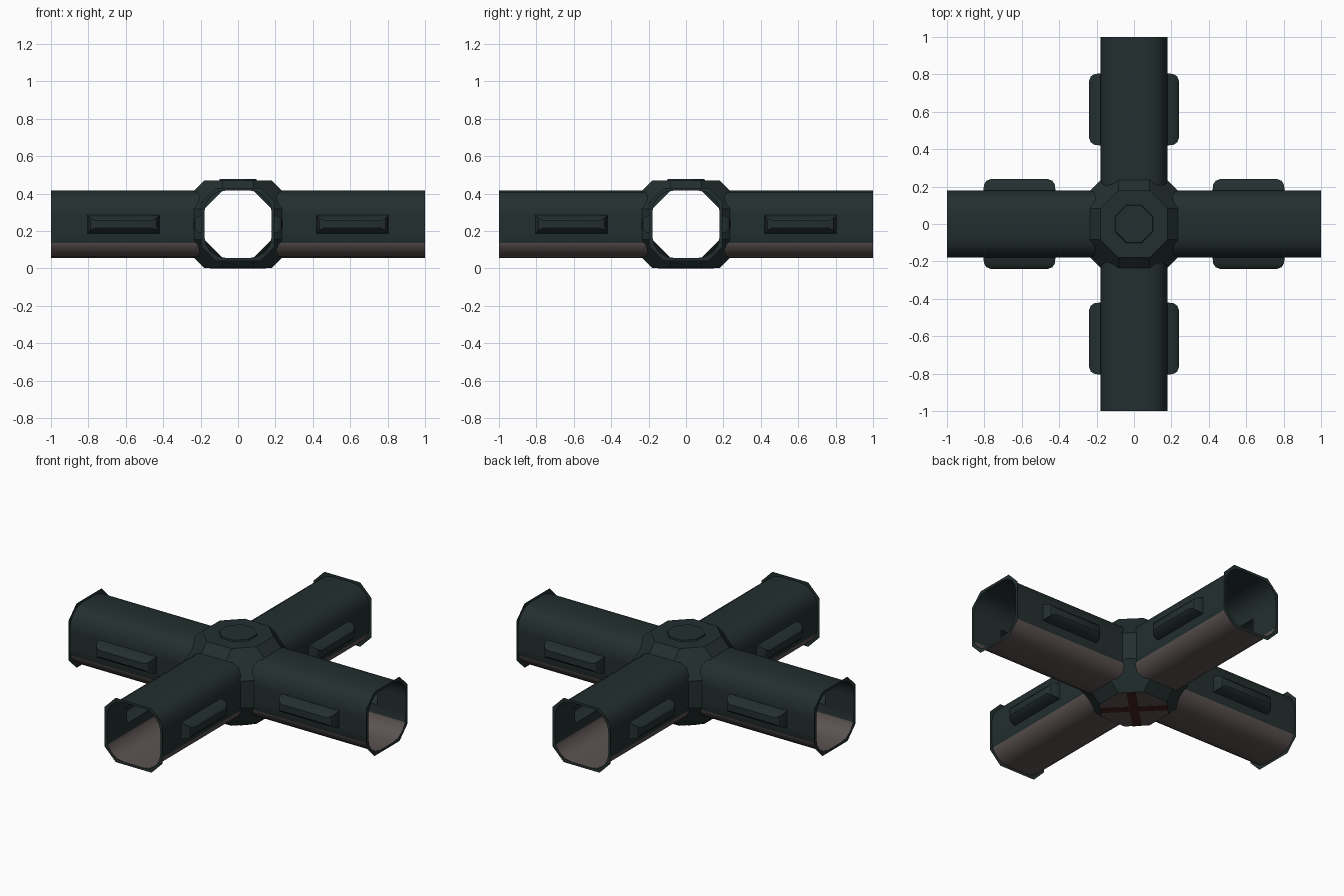
import bpy, bmesh, math
from itertools import permutations, product
from mathutils import Matrix, Vector

if "Cube" in bpy.data.objects:
    bpy.data.objects.remove(bpy.data.objects["Cube"])

ZC = 0.236          # height of the tube axis


def material(name, rgb):
    m = bpy.data.materials.new(name)
    m.diffuse_color = (*rgb, 1)
    m.use_nodes = True
    m.node_tree.nodes["Principled BSDF"].inputs["Base Color"].default_value = m.diffuse_color
    return m


TEAL = material("dark_teal_hull", (0.017, 0.028, 0.028))
BROWN = material("grey_brown_floor", (0.105, 0.086, 0.082))
RED = material("dark_red_marking", (0.06, 0.014, 0.013))


def finish(name, bm, mats, smooth=False):
    me = bpy.data.meshes.new(name)
    bm.to_mesh(me)
    bm.free()
    ob = bpy.data.objects.new(name, me)
    bpy.context.collection.objects.link(ob)
    for m in mats:
        me.materials.append(m)
    if smooth:
        bpy.ops.object.select_all(action='DESELECT')
        ob.select_set(True)
        bpy.context.view_layer.objects.active = ob
        bpy.ops.object.shade_smooth_by_angle(angle=math.radians(28))
    return ob


def skin(bm, rings):
    """Join successive vertex rings with quads."""
    for a, b in zip(rings, rings[1:]):
        n = len(a)
        for i in range(n):
            bm.faces.new((a[i], a[(i + 1) % n], b[(i + 1) % n], b[i]))


def cut(bm, co, no):
    bmesh.ops.bisect_plane(bm, geom=bm.verts[:] + bm.edges[:] + bm.faces[:],
                           plane_co=co, plane_no=no, dist=1e-5)


def tube_profile(half=0.18, r=0.115, steps=4):
    pts = []
    for q in range(4):
        c = Vector((half - r, half - r))
        for i in range(steps + 1):
            a = math.pi / 2 * i / steps
            p = c + Vector((math.cos(a), math.sin(a))) * r
            p.rotate(Matrix.Rotation(q * math.pi / 2, 2))
            pts.append(p)
    return pts


# One hollow arm along +x, then turned into four
def make_arm(name, turn):
    bm = bmesh.new()
    prof = tube_profile()
    skin(bm, [[bm.verts.new((x, p.x, p.y)) for p in prof] for x in (0.19, 1.0)])
    # window openings in both side walls and the floor colour line
    x0, x1, h = 0.42, 0.805, 0.05
    for x in (x0, x1):
        cut(bm, (x, 0, 0), (1, 0, 0))
    for z in (-h, h, -0.101):
        cut(bm, (0, 0, z), (0, 0, 1))
    gone = []
    for f in bm.faces:
        c = f.calc_center_median()
        if abs(c.y) > 0.175 and abs(c.z) < h and x0 < c.x < x1:
            gone.append(f)
    bmesh.ops.delete(bm, geom=gone, context='FACES')
    bmesh.ops.recalc_face_normals(bm, faces=bm.faces[:])
    # bulging side pods
    for s in (1, -1):
        rings = []
        for d, ix, iz in ((0.18, 0, 0), (0.21, 0.003, 0.006),
                          (0.231, 0.016, 0.018), (0.24, 0.04, 0.03)):
            rings.append([bm.verts.new((x, s * d, z)) for x, z in (
                (x0 + ix, iz - h), (x1 - ix, iz - h),
                (x1 - ix, h - iz), (x0 + ix, h - iz))])
        skin(bm, rings)
        bm.faces.new(rings[-1])
    bmesh.ops.remove_doubles(bm, verts=bm.verts[:], dist=1e-4)
    bmesh.ops.recalc_face_normals(bm, faces=bm.faces[:])
    for f in bm.faces:
        f.material_index = int(f.calc_center_median().z < -0.1)
    bmesh.ops.transform(bm, verts=bm.verts[:],
                        matrix=Matrix.Translation((0, 0, ZC)) @ Matrix.Rotation(turn, 4, 'Z'))
    finish(name, bm, [TEAL, BROWN], smooth=True)


# Flat octagonal flange with the tube opening in it
def make_flange(name, turn):
    bm = bmesh.new()
    a, b = 0.195, 0.12
    octo = [Vector(p) for p in ((a, -b), (a, b), (b, a), (-b, a),
                                (-a, b), (-a, -b), (-b, -a), (b, -a))]
    edges = []
    for loop in (octo, tube_profile()):
        vs = [bm.verts.new((1.0, p.x, p.y)) for p in loop]
        edges += [bm.edges.new((vs[i - 1], vs[i])) for i in range(len(vs))]
    bmesh.ops.triangle_fill(bm, edges=edges, use_beauty=True, normal=(1, 0, 0))
    for f in bm.faces:
        f.normal_update()
        if f.normal.x < 0:
            f.normal_flip()
    bmesh.ops.transform(bm, verts=bm.verts[:],
                        matrix=Matrix.Translation((0, 0, ZC)) @ Matrix.Rotation(turn, 4, 'Z'))
    finish(name, bm, [TEAL])


for i, side in enumerate(("right", "back", "left", "front")):
    make_arm("tube_" + side, i * math.pi / 2)
    make_flange("flange_" + side, i * math.pi / 2)

# Central hub: faceted shell with four open sides and a brown underside
bm = bmesh.new()
for p in permutations((0.082, 0.18, 0.234)):
    for s in product((1, -1), repeat=3):
        bm.verts.new([u * v for u, v in zip(p, s)])
bmesh.ops.convex_hull(bm, input=bm.verts[:])
bmesh.ops.dissolve_limit(bm, angle_limit=0.02, verts=bm.verts[:], edges=bm.edges[:])
bmesh.ops.recalc_face_normals(bm, faces=bm.faces[:])
bmesh.ops.delete(bm, geom=[f for f in bm.faces if max(abs(f.normal.x), abs(f.normal.y)) > 0.98],
                 context='FACES')
for f in bm.faces:
    f.material_index = int(f.normal.z < -0.95)
bmesh.ops.translate(bm, verts=bm.verts[:], vec=(0, 0, ZC))
finish("hub", bm, [TEAL, BROWN])

# Octagonal hatch on top of the hub
bm = bmesh.new()
k = 1 / math.cos(math.pi / 8)
bmesh.ops.create_cone(bm, cap_ends=True, segments=8, radius1=0.102 * k, radius2=0.098 * k, depth=0.012,
                      matrix=Matrix.Translation((0, 0, 0.472)) @ Matrix.Rotation(math.pi / 8, 4, 'Z'))
finish("top_hatch", bm, [TEAL])

# Painted diagonal cross under the hub
for i in range(2):
    bm = bmesh.new()
    bmesh.ops.create_cube(bm, size=1, matrix=Matrix.Translation((0, 0, 0.0015))
                          @ Matrix.Rotation(math.pi / 4 + i * math.pi / 2, 4, 'Z')
                          @ Matrix.Diagonal((0.37, 0.05, 0.003 - 0.0004 * i, 1)))
    finish("underside_stripe_%d" % (i + 1), bm, [RED])
